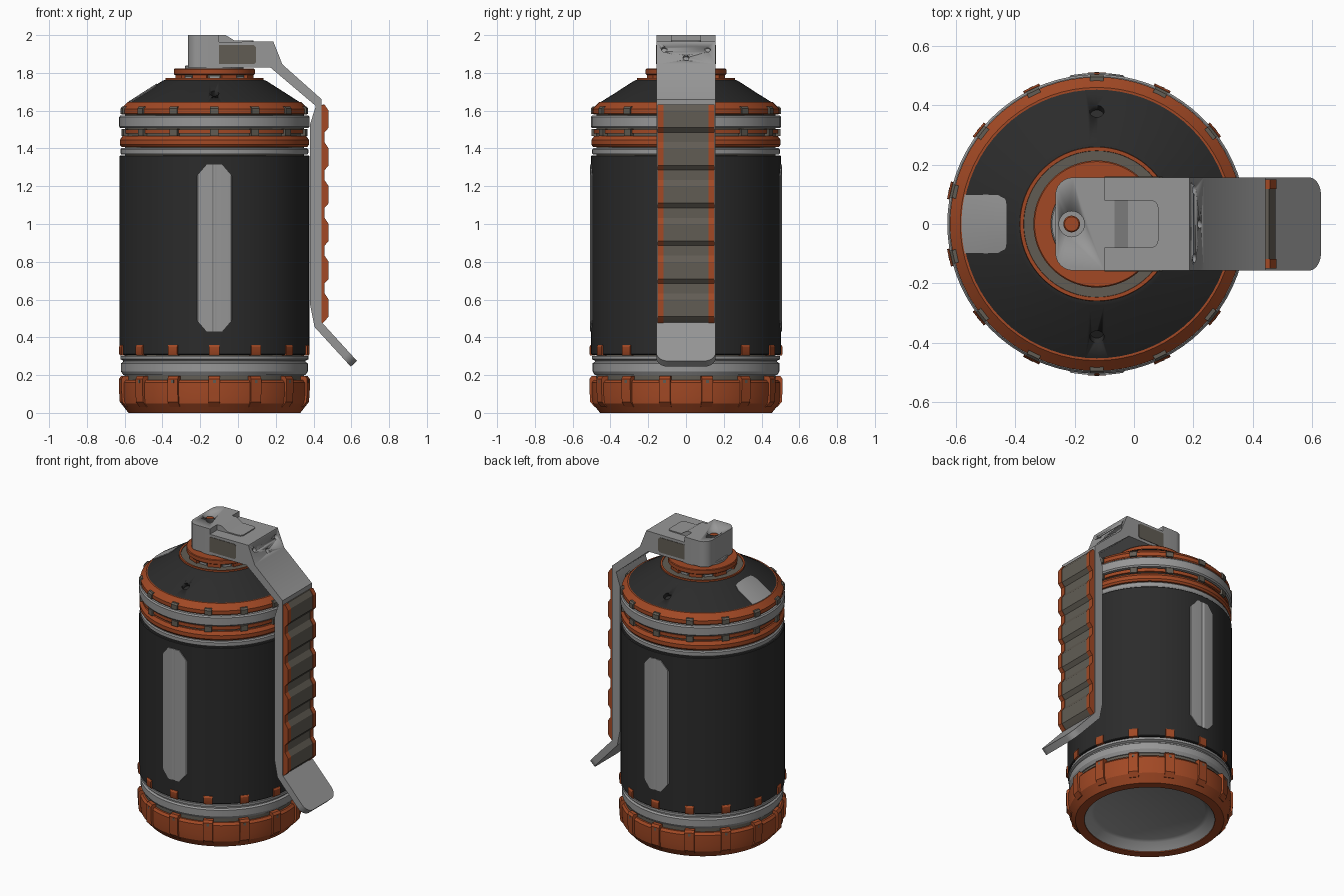
import bpy, bmesh, math
from mathutils import Vector, Matrix

if "Cube" in bpy.data.objects:
    bpy.data.objects.remove(bpy.data.objects["Cube"])

CX = -0.125   # x of the canister axis


def material(name, rgb):
    m = bpy.data.materials.new(name)
    m.diffuse_color = (*rgb, 1)
    m.use_nodes = True
    m.node_tree.nodes["Principled BSDF"].inputs["Base Color"].default_value = m.diffuse_color
    return m


BLACK = material("charcoal", (0.024, 0.024, 0.024))
ORANGE = material("burnt_orange", (0.36, 0.066, 0.018))
GREY = material("steel_grey", (0.31, 0.31, 0.31))
BROWN = material("warm_dark_grey", (0.12, 0.108, 0.088))


def finish(name, bm, mat):
    bmesh.ops.recalc_face_normals(bm, faces=bm.faces[:])
    me = bpy.data.meshes.new(name)
    bm.to_mesh(me)
    bm.free()
    ob = bpy.data.objects.new(name, me)
    bpy.context.collection.objects.link(ob)
    me.materials.append(mat)
    bpy.ops.object.select_all(action='DESELECT')
    ob.select_set(True)
    bpy.context.view_layer.objects.active = ob
    bpy.ops.object.shade_smooth_by_angle(angle=math.radians(30))
    return ob


def lathe(name, prof, mat, steps=72, x=CX):
    """Spin a closed (r, z) outline around the vertical axis."""
    bm = bmesh.new()
    vs = [bm.verts.new((r, 0, z)) for r, z in prof]
    n = len(vs)
    es = [bm.edges.new((vs[i], vs[(i + 1) % n])) for i in range(n)
          if not (prof[i][0] == 0 and prof[(i + 1) % n][0] == 0)]
    bmesh.ops.spin(bm, geom=vs + es, axis=(0, 0, 1), cent=(0, 0, 0),
                   angle=2 * math.pi, steps=steps)
    bmesh.ops.remove_doubles(bm, verts=bm.verts[:], dist=1e-5)
    bmesh.ops.translate(bm, verts=bm.verts[:], vec=(x, 0, 0))
    return finish(name, bm, mat)


def disc(name, r, z0, z1, mat, x=CX, b=0.004):
    return lathe(name, [(0, z0), (r - b, z0), (r, z0 + b), (r, z1 - b), (r - b, z1), (0, z1)], mat, x=x)


def add_prism(bm, pts, vec):
    f = bm.faces.new([bm.verts.new(p) for p in pts])
    g = bmesh.ops.extrude_face_region(bm, geom=[f])['geom']
    new = [v for v in g if isinstance(v, bmesh.types.BMVert)]
    bmesh.ops.translate(bm, verts=new, vec=vec)
    return list(f.verts) + new


def across(name, pts, y0, y1, mat, mirror=False, round_at=(), radius=0.06):
    """Extrude an (x, z) outline along y; round the y-side corners of one end edge."""
    bm = bmesh.new()
    for s in ((1, -1) if mirror else (1,)):
        add_prism(bm, [(x, s * y0, z) for x, z in pts], (0, s * (y1 - y0), 0))
    if round_at:
        ends = [e for e in bm.edges if abs(e.verts[0].co.y - e.verts[1].co.y) < 1e-5
                and all(any(abs(v.co.x - x) < 1e-4 and abs(v.co.z - z) < 1e-4
                            for x, z in round_at) for v in e.verts)]
        bmesh.ops.bevel(bm, geom=ends, offset=radius, segments=6, profile=0.5, affect='EDGES')
    return finish(name, bm, mat)


def radial(name, prof, width, n, mat, phase=0.0):
    """n copies of an (r, z) outline, each extruded tangentially, around the axis."""
    bm = bmesh.new()
    for i in range(n):
        vs = add_prism(bm, [(r, -width / 2, z) for r, z in prof], (0, width, 0))
        rot = Matrix.Rotation(-math.pi / 2 + phase + i * 2 * math.pi / n, 4, 'Z')
        bmesh.ops.transform(bm, matrix=Matrix.Translation((CX, 0, 0)) @ rot, verts=vs)
    return finish(name, bm, mat)


def box(r0, r1, z0, z1):
    return [(r0, z0), (r1, z0), (r1, z1), (r0, z1)]


def drill(ob, loc, r, depth, normal=(0, 0, 1)):
    """Cut a round hole of the given depth into an object."""
    bm = bmesh.new()
    q = Vector(normal).to_track_quat('Z', 'Y').to_matrix().to_4x4()
    bmesh.ops.create_cone(bm, cap_ends=True, segments=24, radius1=r, radius2=r, depth=depth * 2,
                          matrix=Matrix.Translation(loc) @ q)
    cut = finish("cutter", bm, ob.data.materials[0])
    cut.hide_render = True
    bpy.context.view_layer.objects.active = ob
    m = ob.modifiers.new("hole", 'BOOLEAN')
    m.operation, m.object, m.solver = 'DIFFERENCE', cut, 'EXACT'
    bpy.ops.object.modifier_apply(modifier=m.name)
    bpy.data.objects.remove(cut)


# Base with recessed underside
lathe("base_ring", [(0.40, 0), (0.455, 0), (0.494, 0.05), (0.499, 0.09), (0.499, 0.16),
                    (0.487, 0.175), (0.40, 0.175)], ORANGE)
lathe("base_recess", [(0, 0.06), (0.34, 0.06), (0.36, 0.05), (0.402, 0.004), (0.402, 0.12), (0, 0.12)], GREY)
radial("base_tabs", [(0.47, 0.03), (0.482, 0.03), (0.507, 0.058), (0.511, 0.12), (0.511, 0.18),
                     (0.50, 0.195), (0.47, 0.195)], 0.06, 14, ORANGE)
radial("base_tab_holes", box(0.50, 0.512, 0.158, 0.174), 0.015, 14, BROWN)

# Lower collar and body
disc("lower_core", 0.475, 0.1, 0.34, BROWN)
lathe("lower_collar", [(0.45, 0.2), (0.482, 0.2), (0.495, 0.22), (0.495, 0.262), (0.483, 0.27),
                       (0.483, 0.277), (0.498, 0.284), (0.498, 0.3), (0.45, 0.3)], GREY)
disc("body", 0.503, 0.307, 1.363, BLACK)
radial("body_tabs", [(0.48, 0.305), (0.507, 0.305), (0.511, 0.312), (0.511, 0.35), (0.505, 0.36), (0.48, 0.36)],
       0.055, 14, ORANGE)

# Upper collar rings
disc("upper_core", 0.474, 1.35, 1.62, BROWN)
lathe("upper_thin_ring", [(0.45, 1.367), (0.492, 1.367), (0.497, 1.375), (0.497, 1.395), (0.49, 1.402),
                          (0.45, 1.402)], GREY)
lathe("lower_band", [(0.45, 1.408), (0.492, 1.408), (0.501, 1.42), (0.501, 1.445), (0.486, 1.466),
                     (0.45, 1.466)], ORANGE)
lathe("middle_band", box(0.45, 0.488, 1.478, 1.5), ORANGE)
lathe("upper_collar", [(0.45, 1.507), (0.497, 1.507), (0.504, 1.516), (0.504, 1.566), (0.497, 1.575),
                       (0.45, 1.575)], GREY)
lathe("top_band", [(0.44, 1.58), (0.49, 1.58), (0.495, 1.586), (0.495, 1.61), (0.46, 1.645), (0.44, 1.645)], ORANGE)
radial("middle_tabs", box(0.46, 0.5, 1.467, 1.503), 0.045, 14, BROWN)
radial("top_tabs", [(0.46, 1.582), (0.504, 1.582), (0.504, 1.612), (0.495, 1.622), (0.46, 1.622)], 0.045, 14, BROWN)


# Conical shoulder with two drilled holes
def cone_z(r):
    return 1.642 + (0.457 - r) / (0.457 - 0.275) * 0.116


cap = lathe("shoulder", [(0, 1.6), (0.457, 1.6), (0.457, 1.642), (0.275, 1.758), (0.258, 1.764), (0, 1.764)], BLACK)
for s in (-1, 1):
    drill(cap, (CX, s * 0.38, cone_z(0.38)), 0.024, 0.03, (0, s * 0.54, 0.84))

# Grey plate lying on the shoulder
bm = bmesh.new()
rows = []
for i in range(17):
    y = -0.1 + 0.2 * i / 16
    d = max(0, abs(y) - 0.07)
    inner = 0.335 - math.sqrt(max(0, 0.03 ** 2 - d * d))
    outer = math.sqrt(0.456 ** 2 - y * y)
    row = []
    for k in range(5):
        x = inner + (outer - inner) * k / 4
        row.append(bm.verts.new((CX - x, y, cone_z(math.hypot(x, y)) + 0.005)))
    rows.append(row)
for a, b in zip(rows, rows[1:]):
    for k in range(4):
        bm.faces.new((a[k], a[k + 1], b[k + 1], b[k]))
g = bmesh.ops.extrude_face_region(bm, geom=bm.faces[:])['geom']
bmesh.ops.translate(bm, verts=[v for v in g if isinstance(v, bmesh.types.BMVert)], vec=(0, 0, -0.009))
finish("shoulder_plate", bm, GREY)

# Chamfered grooved panels on front and back of the body
for name, s in (("front_panel", -1), ("back_panel", 1)):
    bm = bmesh.new()
    cols = []
    for x, r, cut in ((-.093, .504, .062), (-.088, .509, .056), (-.04, .509, 0), (-.012, .509, 0), (-.004, .504, 0),
                      (.004, .504, 0), (.012, .509, 0), (.04, .509, 0), (.088, .509, .056), (.093, .504, .062)):
        cols.append([bm.verts.new((CX + x, s * (math.sqrt(r * r - x * x) - d), z))
                     for z, d in ((.43 + cut, 0), (1.315 - cut, 0), (1.315 - cut, .012), (.43 + cut, .012))])
    for a, b in zip(cols, cols[1:]):
        for k in range(4):
            bm.faces.new((a[k], a[(k + 1) % 4], b[(k + 1) % 4], b[k]))
    bm.faces.new(cols[0])
    bm.faces.new(cols[-1])
    finish(name, bm, GREY)

# Neck
lathe("neck_lip", [(0.243, 1.75), (0.262, 1.75), (0.259, 1.772), (0.247, 1.772)], ORANGE)
disc("neck_seat", 0.247, 1.74, 1.768, BROWN, b=0.001)
disc("neck_core", 0.19, 1.75, 1.8, BROWN)
radial("neck_teeth", box(0.15, 0.206, 1.765, 1.795), 0.082, 8, ORANGE, math.pi / 8)
radial("neck_vents", box(0.15, 0.196, 1.766, 1.782), 0.05, 8, GREY)
disc("neck_ring", 0.214, 1.79, 1.822, ORANGE)
disc("neck_stem", 0.155, 1.8, 1.84, GREY)

# Head block with pin
head = across("head_block", [(-0.265, 1.828), (-0.1, 1.828), (-0.1, 2.0), (-0.265, 2.0)], -0.157, 0.157, GREY,
              round_at=((-0.265, 1.828), (-0.265, 2.0)))
drill(head, (-0.21, 0, 2.0), 0.043, 0.05)
disc("head_pin", 0.028, 1.9, 1.985, ORANGE, x=-0.21)
tongue_end = ((0.082, 1.95), (0.082, 1.972))
across("head_tongue", [(-0.11, 1.95), (-0.11, 2.0), (-0.065, 2.0), (-0.02, 1.972), tongue_end[1], tongue_end[0]],
       -0.08, 0.08, GREY, round_at=tongue_end, radius=0.025)

# Lever from the head down the right side, with kicked-out tail
tip = ((0.63, 0.275), (0.597, 0.245))
lever = across("lever", [(-0.1, 1.828), (-0.1, 1.964), (0.187, 1.966), (0.235, 1.845), (0.443, 1.66), (0.443, 0.48),
                         *tip, (0.405, 0.455), (0.382, 0.57), (0.382, 1.53), (0.412, 1.625), (0.172, 1.828)],
               -0.157, 0.157, GREY, round_at=tip)
for x, y, z in ((0.204, -0.115, 1.925), (0.204, 0.115, 1.925), (0.221, 0, 1.88)):
    drill(lever, (x, y, z), 0.015, 0.025, (0.93, 0, 0.37))
across("lever_windows", [(-0.1, 1.847), (0.085, 1.847), (0.096, 1.858), (0.096, 1.936), (0.085, 1.947), (-0.1, 1.947)],
       0.15, 0.16, BROWN, mirror=True)


# Ribbed grip on the lever
def grip(dx):
    pts = [(0.43, 1.63), (0.447 + dx, 1.63)]
    for k in range(6):
        c = 1.555 - 0.2 * k
        pts += [(0.458 + dx, c + 0.078), (0.48 + dx, c + 0.045), (0.48 + dx, c - 0.045), (0.458 + dx, c - 0.07)]
    return pts + [(0.447 + dx, 0.475), (0.43, 0.475)]


across("grip_pad", grip(-0.004), -0.118, 0.118, BROWN)
across("grip_side_strips", grip(0), 0.118, 0.15, ORANGE, mirror=True)
